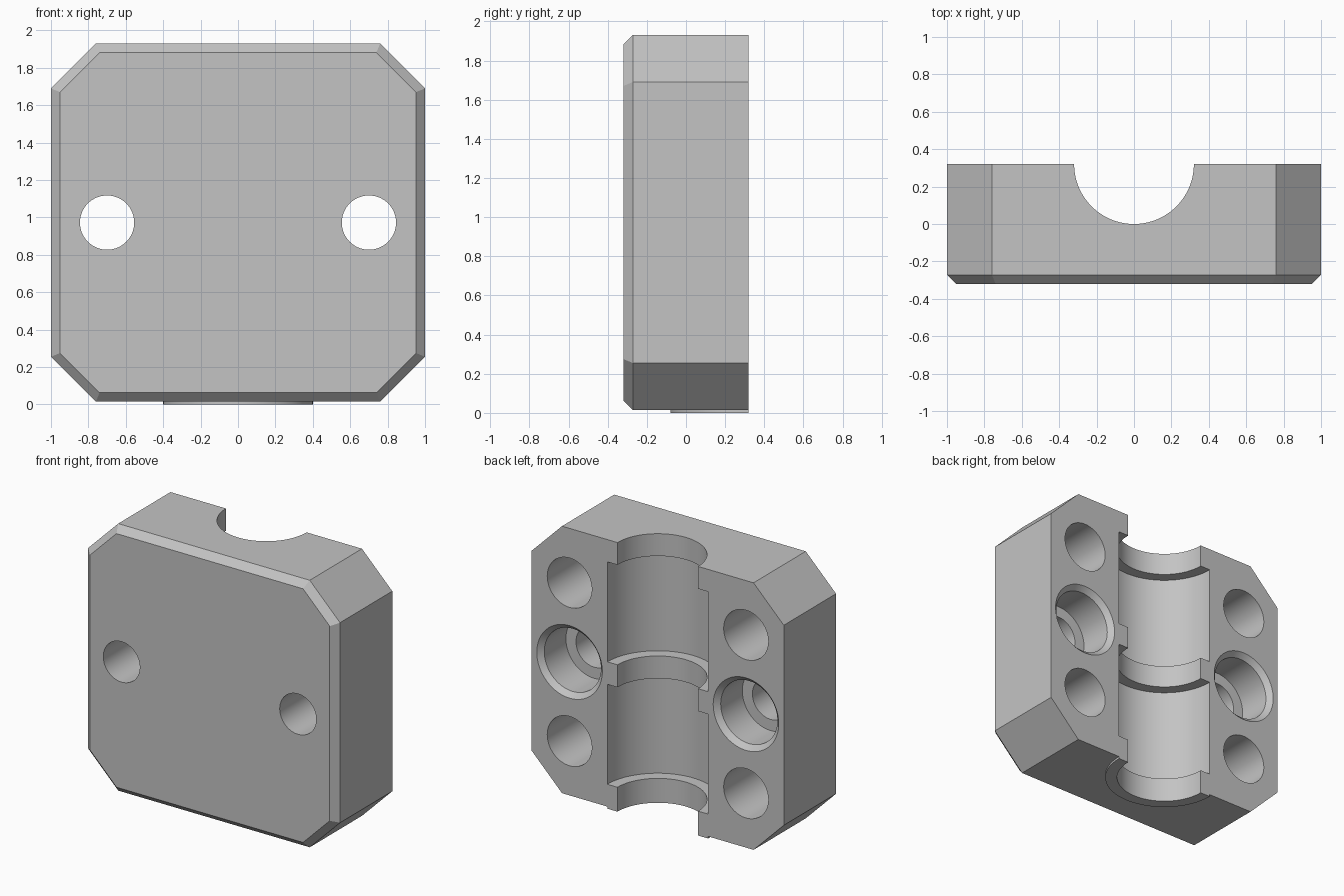
import bpy, bmesh, math
from mathutils import Matrix, Vector

cube = bpy.data.objects.get("Cube")
if cube:
    bpy.data.objects.remove(cube)

BACK, FRONT = 0.32, -0.32
BOTTOM, TOP = 0.015, 1.93
MID = (BOTTOM + TOP) / 2

grey = bpy.data.materials.new("plain grey")
grey.use_nodes = True
colour = (0.55, 0.55, 0.55, 1)
grey.diffuse_color = colour
grey.node_tree.nodes["Principled BSDF"].inputs["Base Color"].default_value = colour


def to_object(bm, name):
    bmesh.ops.recalc_face_normals(bm, faces=bm.faces)
    mesh = bpy.data.meshes.new(name)
    bm.to_mesh(mesh)
    bm.free()
    mesh.materials.append(grey)
    obj = bpy.data.objects.new(name, mesh)
    bpy.context.collection.objects.link(obj)
    return obj


def loft(rings, name):
    """Join equal point rings into a closed solid."""
    bm = bmesh.new()
    loops = [[bm.verts.new(p) for p in ring] for ring in rings]
    n = len(loops[0])
    for a, b in zip(loops, loops[1:]):
        for i in range(n):
            j = (i + 1) % n
            bm.faces.new((a[i], a[j], b[j], b[i]))
    bm.faces.new(loops[0])
    bm.faces.new(loops[-1])
    return to_object(bm, name)


def lathe(profile, place, name, sides=96):
    """Solid of (radius, height) steps about local z, moved by a matrix."""
    turn = [2 * math.pi * i / sides for i in range(sides)]
    return loft([[place @ Vector((r * math.cos(a), r * math.sin(a), h)) for a in turn]
                 for r, h in profile], name)


def octagon(y, inset):
    """Block outline with cut corners, drawn inward by the inset."""
    w, h = 1 - inset, (TOP - BOTTOM) / 2 - inset
    c = 0.24 - inset * (2 - math.sqrt(2))
    quarter = [(w, h - c), (w - c, h)]
    pts = quarter + [(-x, z) for x, z in reversed(quarter)]
    pts += [(-x, -z) for x, z in pts]
    return [(x, y, MID + z) for x, z in pts]


def smooth(obj):
    bpy.ops.object.select_all(action='DESELECT')
    obj.select_set(True)
    bpy.context.view_layer.objects.active = obj
    bpy.ops.object.shade_smooth_by_angle(angle=math.radians(25))


# Block with a chamfered front rim
block = loft([octagon(BACK, 0), octagon(-0.272, 0), octagon(FRONT, 0.048)], "clamp_block")

# Stepped channel with two wider bearing pockets
BORE, POCKET = 0.32, 0.40
steps = [(BORE, -0.2)]
for low, high in ((0.175, 0.892), (1.053, 1.77)):
    steps += [(BORE, low), (POCKET, low), (POCKET, high), (BORE, high)]
steps.append((BORE, 2.2))
cutters = [lathe(steps, Matrix.Translation((0, BACK, 0)), "channel_cutter", 128)]

# Bolt holes with counterbores, and blind holes above and below
bolt = [(0.145, -0.2), (0.145, 0.36), (0.225, 0.36), (0.225, 0.605),
        (0.26, 0.64), (0.26, 0.8)]
blind = [(0.177, 0.19), (0.177, 0.8)]
along_y = Matrix.Rotation(-math.pi / 2, 4, 'X')
for side in (-1, 1):
    for dz, profile in ((-0.568, blind), (0, bolt), (0.568, blind)):
        place = Matrix.Translation((0.70 * side, FRONT, MID + dz)) @ along_y
        cutters.append(lathe(profile, place, "hole_cutter"))

bpy.context.view_layer.objects.active = block
for cutter in cutters:
    cutter.hide_render = True
    mod = block.modifiers.new("cut", 'BOOLEAN')
    mod.operation = 'DIFFERENCE'
    mod.solver = 'EXACT'
    mod.object = cutter
    bpy.ops.object.modifier_apply(modifier=mod.name)
    bpy.data.objects.remove(cutter)
smooth(block)

# Thin half ring standing out under the channel mouth
arc = [math.pi + math.pi * i / 64 for i in range(65)]
outline = [(POCKET * math.cos(a), BACK + POCKET * math.sin(a)) for a in arc]
outline += [(BORE * math.cos(a), BACK + BORE * math.sin(a)) for a in reversed(arc)]
ring = loft([[(x, y, z) for x, y in outline] for z in (0, BOTTOM)], "bottom_half_ring")
smooth(ring)
